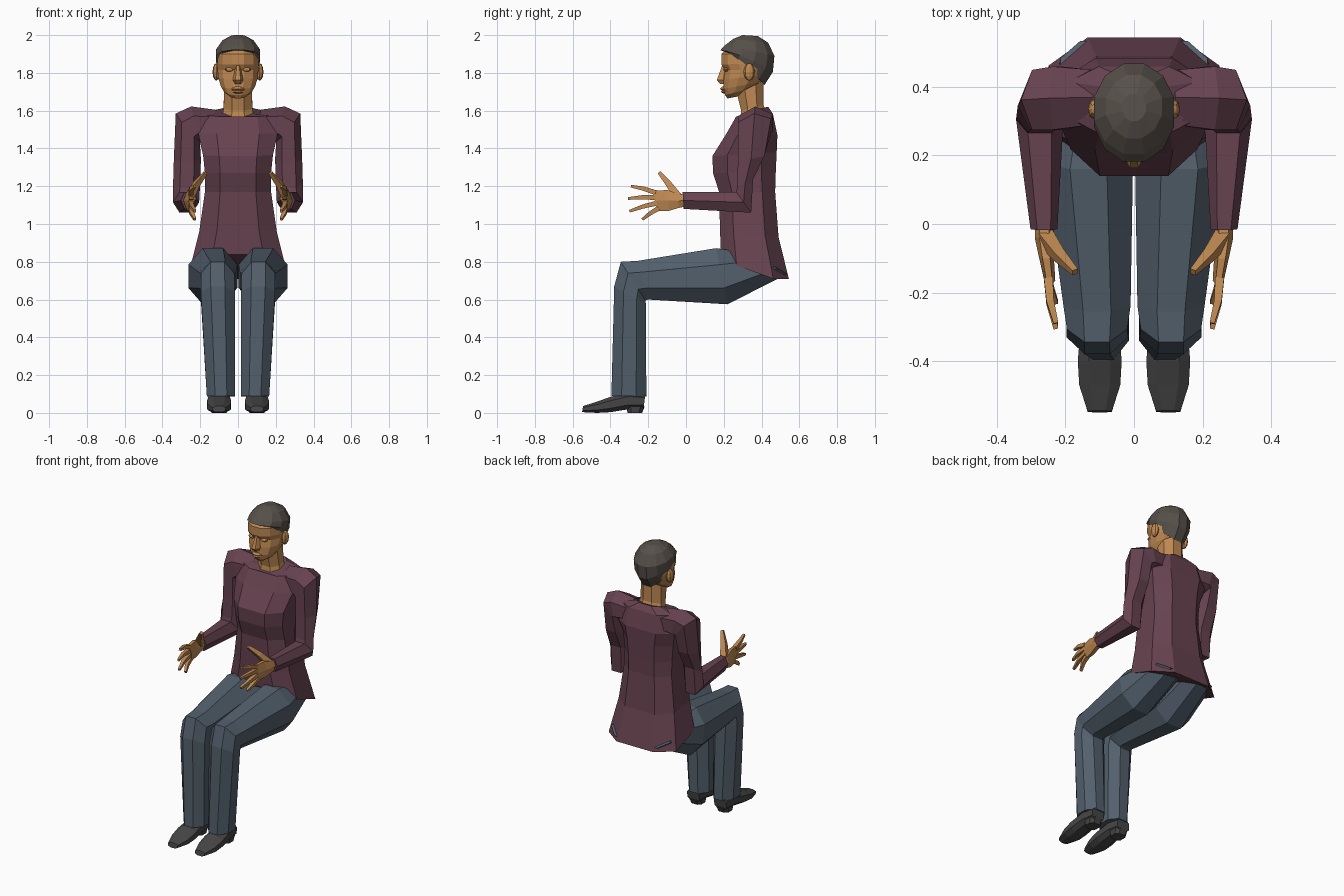
import bpy, bmesh, math
from mathutils import Vector, Matrix


def material(name, rgb):
    m = bpy.data.materials.new(name)
    m.diffuse_color = (*rgb, 1)
    return m


SHIRT = material("plum_cloth", (0.135, 0.055, 0.08))
JEANS = material("blue_grey_cloth", (0.085, 0.115, 0.15))
SKIN = material("skin", (0.52, 0.25, 0.085))
HAIR = material("dark_hair", (0.095, 0.08, 0.068))
SHOE = material("dark_leather", (0.06, 0.06, 0.06))


def finish(name, bm, mat, mirror):
    bmesh.ops.recalc_face_normals(bm, faces=bm.faces)
    me = bpy.data.meshes.new(name)
    bm.to_mesh(me)
    bm.free()
    me.materials.append(mat)
    ob = bpy.data.objects.new(name, me)
    bpy.context.collection.objects.link(ob)
    if mirror:
        mod = ob.modifiers.new("Mirror", 'MIRROR')
        mod.use_mirror_merge = False
    return ob


def section(n, sq, cx, hw, y1, z1, y2, z2, tilt=0, sag=0):
    """Polygon whose depth axis runs (y1,z1)->(y2,z2) and whose width is hw in x."""
    k = 1 / math.cos(math.pi / n)
    pts = []
    for i in range(n):
        a = 2 * math.pi * (i + 0.5) / n
        u, v = math.cos(a) * k, math.sin(a) * k
        u = math.copysign(abs(u) ** sq, u)
        v = math.copysign(abs(v) ** sq, v)
        t = (1 + u) / 2
        pts.append(Vector((cx + v * hw, y1 + (y2 - y1) * t,
                           z1 + (z2 - z1) * t + tilt * v - sag * abs(v))))
    return pts


def loft(name, rings, mat, n=8, sq=1.0, mirror=False):
    bm = bmesh.new()
    loops = [[bm.verts.new(p) for p in section(n, sq, *r)] for r in rings]
    for a, b in zip(loops, loops[1:]):
        for i in range(n):
            j = (i + 1) % n
            bm.faces.new((a[i], a[j], b[j], b[i]))
    bm.faces.new(loops[0])
    bm.faces.new(loops[-1])
    return finish(name, bm, mat, mirror)


def blob(name, centre, size, mat):
    bm = bmesh.new()
    bmesh.ops.create_uvsphere(bm, u_segments=8, v_segments=6, radius=1,
                              matrix=Matrix.Translation(centre) @ Matrix.Diagonal((*size, 1)))
    return finish(name, bm, mat, True)


def finger(name, path, radii):
    """Tapered four-sided finger along a path."""
    path = [Vector(p) for p in path]
    bm = bmesh.new()
    loops = []
    for i, p in enumerate(path):
        d = (path[min(i + 1, len(path) - 1)] - path[max(i - 1, 0)]).normalized()
        s = d.cross(Vector((1, 0, 0))).normalized()
        w = d.cross(s)
        loops.append([bm.verts.new(p + (s * a + w * b) * radii[i])
                      for a, b in ((1, 1), (-1, 1), (-1, -1), (1, -1))])
    for a, b in zip(loops, loops[1:]):
        for i in range(4):
            bm.faces.new((a[i], a[i - 1], b[i - 1], b[i]))
    bm.faces.new(loops[0])
    bm.faces.new(loops[-1])
    finish(name, bm, SKIN, True)


# Jumper body, from hem to neckline
loft("jumper_body", [
    (0, .25, .185, .87, .545, .74, 0, .06),
    (0, .205, .18, .97, .49, .93),
    (0, .175, .175, 1.17, .472, 1.17),
    (0, .175, .143, 1.27, .475, 1.27),
    (0, .185, .14, 1.36, .48, 1.38),
    (0, .21, .215, 1.48, .484, 1.47),
    (0, .19, .265, 1.56, .46, 1.575, 0, -.015),
    (0, .085, .28, 1.56, .435, 1.615, 0, -.01)], SHIRT, sq=.7)

# Sleeves, from inside the shoulder down to the cuff
loft("sleeve", [
    (.12, 0, .29, 1.53, .45, 1.53, .065),
    (.225, .02, .275, 1.525, .46, 1.535, .08),
    (.266, .055, .275, 1.50, .45, 1.52, .065),
    (.268, .062, .275, 1.33, .415, 1.36),
    (.272, .062, .27, 1.19, .355, 1.235),
    (.275, .06, .265, 1.17, .345, 1.06),
    (.263, .034, -.018, 1.17, -.012, 1.08)], SHIRT, n=6, mirror=True)

# Palms
loft("palm", [
    (.262, .024, .01, 1.155, .01, 1.095),
    (.262, .024, -.04, 1.16, -.04, 1.085),
    (.256, .019, -.10, 1.18, -.09, 1.07),
    (.246, .014, -.175, 1.175, -.155, 1.07)], SKIN, n=6, mirror=True)

# Fingers and thumb: base height, tip y, tip z
for name, by, bz, ty, tz in (("index_finger", -.16, 1.166, -.29, 1.2),
                             ("middle_finger", -.16, 1.14, -.306, 1.135),
                             ("ring_finger", -.155, 1.11, -.298, 1.068),
                             ("little_finger", -.145, 1.083, -.23, 1.025)):
    finger(name, [(.25, by, bz), (.245, (by + ty) / 2, (bz + tz) / 2 + .004), (.228, ty, tz)],
           (.013, .011, .007))
finger("thumb", [(.258, -.04, 1.14), (.22, -.09, 1.21), (.172, -.14, 1.27)], (.022, .016, .009))

# Trouser legs, from seat over the knee to the ankle
loft("trouser_leg", [
    (.115, .10, .36, .84, .535, .735),
    (.133, .13, .16, .872, .22, .575),
    (.108, .098, -.255, .805, -.2, .60),
    (.108, .088, -.345, .80, -.215, .595),
    (.107, .09, -.38, .67, -.212, .575),
    (.09, .075, -.395, .09, -.21, .087)], JEANS, mirror=True)

# Shoes
loft("shoe", [
    (.1, .045, -.215, .1, -.225, .02),
    (.1, .056, -.3, .11, -.3, .02),
    (.1, .064, -.4, .085, -.4, .004),
    (.1, .06, -.47, .06, -.47, 0),
    (.1, .035, -.545, .036, -.55, .004)], SHOE, sq=.8, mirror=True)
loft("shoe_heel", [(.1, .045, -.315, .035, -.218, .035),
                   (.1, .04, -.31, 0, -.232, 0)], SHOE, sq=.7, mirror=True)

# Neck
loft("neck", [
    (0, .088, .285, 1.545, .43, 1.585),
    (0, .076, .292, 1.60, .41, 1.63),
    (0, .074, .27, 1.69, .41, 1.76)], SKIN)

# Head, from chin to crown
loft("head", [
    (0, .035, .22, 1.665, .30, 1.68),
    (0, .072, .207, 1.682, .35, 1.72),
    (0, .09, .198, 1.715, .39, 1.75),
    (0, .105, .2, 1.765, .42, 1.79),
    (0, .108, .207, 1.815, .44, 1.82),
    (0, .11, .188, 1.845, .45, 1.85),
    (0, .108, .188, 1.90, .45, 1.90),
    (0, .07, .25, 1.965, .42, 1.95)], SKIN, n=12, sq=.95)

# Nose, lips, eyes, ears
loft("nose", [
    (0, .011, .192, 1.84, .23, 1.84),
    (0, .024, .163, 1.762, .23, 1.762),
    (0, .016, .18, 1.742, .23, 1.742)], SKIN, n=6)
loft("lips", [
    (0, .02, .192, 1.727, .24, 1.727),
    (0, .034, .18, 1.716, .24, 1.716),
    (0, .034, .19, 1.708, .24, 1.708),
    (0, .03, .184, 1.70, .24, 1.70),
    (0, .018, .198, 1.69, .24, 1.69)], SKIN)
blob("eye", (.045, .212, 1.818), (.024, .014, .012), SKIN)
blob("ear", (.115, .335, 1.805), (.02, .03, .046), SKIN)

# Short hair cap
loft("hair", [
    (0, .107, .2, 1.915, .415, 1.73, 0, -.02),
    (0, .117, .182, 1.915, .46, 1.80, 0, -.02),
    (0, .116, .205, 1.945, .468, 1.89),
    (0, .082, .25, 1.98, .435, 1.96),
    (0, .035, .30, 2.0, .38, 1.995)], HAIR, n=12)
